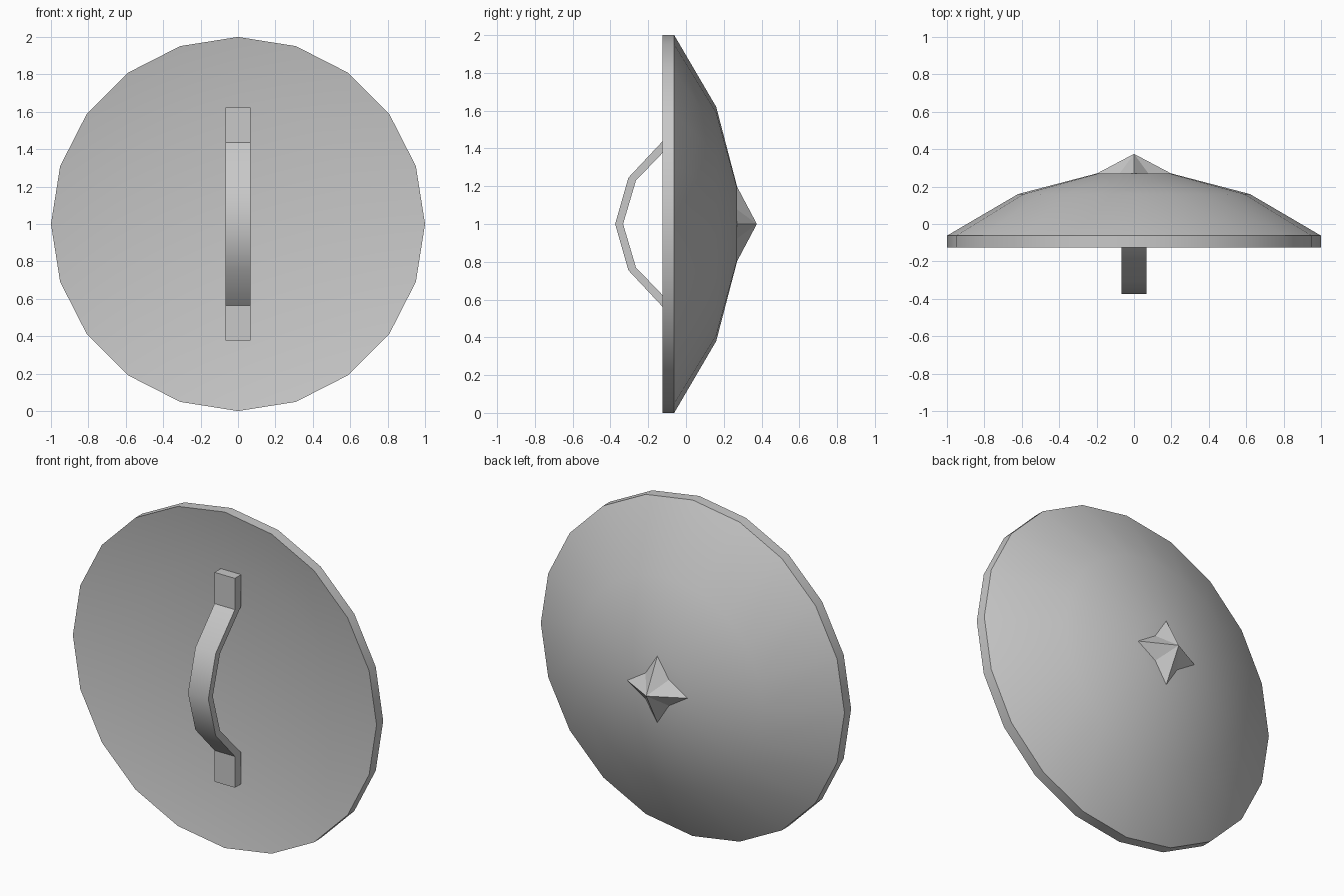
import bpy, bmesh, math
from mathutils import Vector

cube = bpy.data.objects.get("Cube")
if cube:
    bpy.data.objects.remove(cube, do_unlink=True)

grey = bpy.data.materials.new("plain_grey")
grey.use_nodes = True
colour = (0.58, 0.58, 0.58, 1)
grey.diffuse_color = colour
grey.node_tree.nodes["Principled BSDF"].inputs["Base Color"].default_value = colour

CENTRE = Vector((0, 0, 1))


def finish(bm, name, smooth=True):
    """Turn a bmesh into a shaded, coloured object."""
    bmesh.ops.recalc_face_normals(bm, faces=bm.faces)
    mesh = bpy.data.meshes.new(name)
    bm.to_mesh(mesh)
    bm.free()
    mesh.materials.append(grey)
    obj = bpy.data.objects.new(name, mesh)
    bpy.context.collection.objects.link(obj)
    if smooth:
        bpy.ops.object.select_all(action="DESELECT")
        obj.select_set(True)
        bpy.context.view_layer.objects.active = obj
        bpy.ops.object.shade_smooth_by_angle(angle=math.radians(40))


def around(radius, y, turn):
    """Point at a fraction of a turn about the shield's axis."""
    a = math.tau * turn
    return CENTRE + Vector((radius * math.cos(a), y, radius * math.sin(a)))


# Shield body: shallow hollow front, rim band, domed back with a flat cap
SIDES = 20
bm = bmesh.new()
rings = []
for r, y in [(0, -0.045), (0.66, -0.0625), (1, -0.125), (1, -0.0625),
             (0.62, 0.16), (0.2, 0.27), (0, 0.27)]:
    count = SIDES if r else 1
    rings.append([bm.verts.new(around(r, y, i / SIDES)) for i in range(count)])
for low, high in zip(rings, rings[1:]):
    for i in range(SIDES):
        j = (i + 1) % SIDES
        corners = [low[i % len(low)], low[j % len(low)],
                   high[j % len(high)], high[i % len(high)]]
        bm.faces.new(list(dict.fromkeys(corners)))
finish(bm, "shield_body")

# Four-pointed star spike in the middle of the back
bm = bmesh.new()
tip = bm.verts.new(around(0, 0.375, 0))
star = [bm.verts.new(around(0.11 if i % 2 else 0.2, 0.269, i / 8)) for i in range(8)]
for i in range(8):
    bm.faces.new((star[i], star[(i + 1) % 8], tip))
bm.faces.new(star)
finish(bm, "centre_spike", smooth=False)

# Bent strap handle: (y, height above centre) along each side of the strap
outer = [(-0.125, 0.623), (-0.125, 0.437), (-0.305, 0.245), (-0.375, 0)]
inner = [(-0.066, 0.623), (-0.066, 0.437), (-0.265, 0.23), (-0.333, 0)]


def mirrored(points):
    return points + [(y, -z) for y, z in reversed(points[:-1])]


bm = bmesh.new()
sections = []
for (yo, zo), (yi, zi) in zip(mirrored(outer), mirrored(inner)):
    sections.append([bm.verts.new(CENTRE + Vector(p)) for p in
                     ((-0.067, yo, zo), (0.067, yo, zo), (0.067, yi, zi), (-0.067, yi, zi))])
for a, b in zip(sections, sections[1:]):
    for i in range(4):
        j = (i + 1) % 4
        bm.faces.new((a[i], a[j], b[j], b[i]))
bm.faces.new(sections[0])
bm.faces.new(sections[-1])
finish(bm, "handle")
